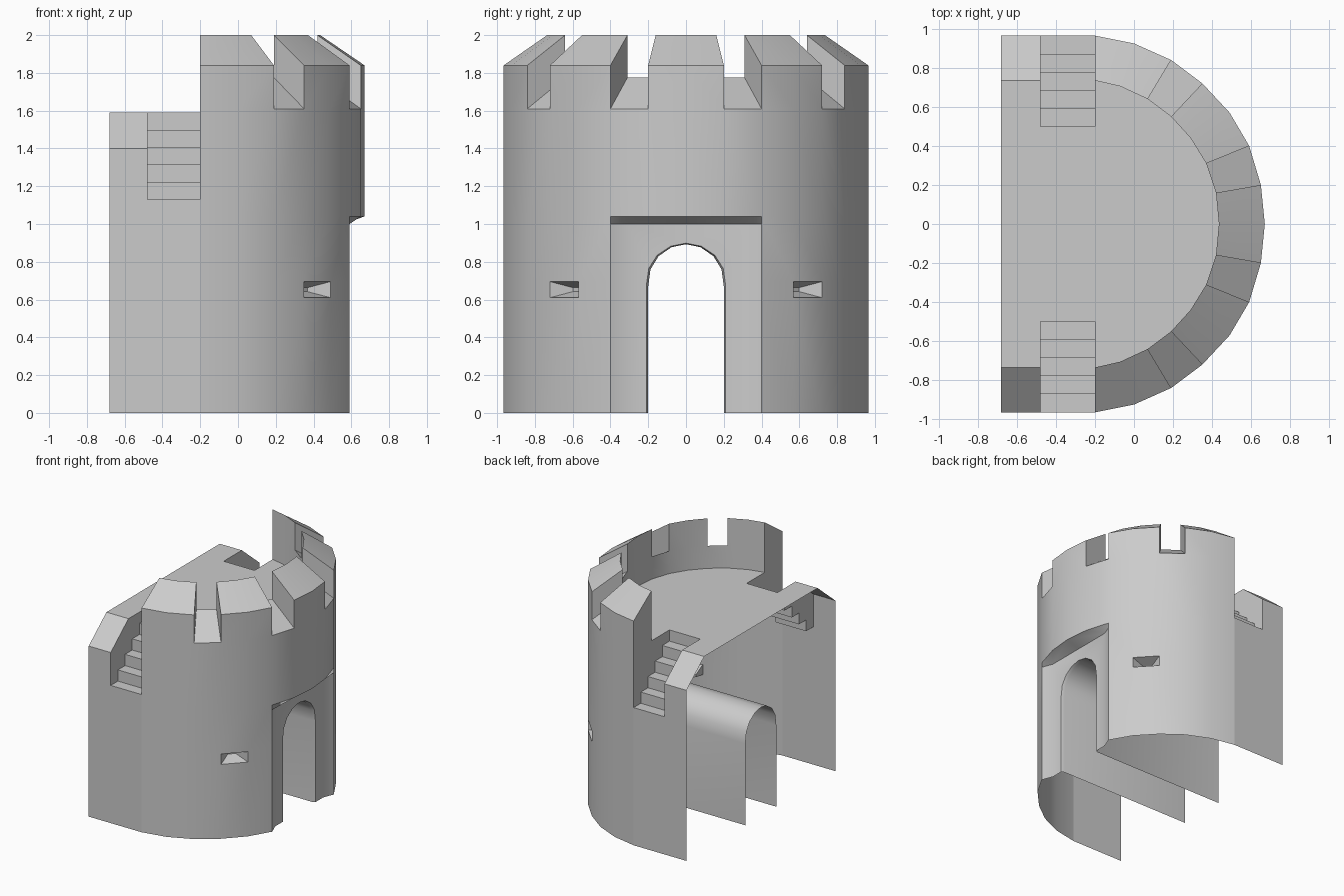
import bpy, bmesh
from math import radians
from mathutils import Vector

if "Cube" in bpy.data.objects:
    bpy.data.objects.remove(bpy.data.objects["Cube"])

# Plan of the curved half: outer face and parapet inner face, side to centre
OUT = [(-.2, .965), (0, .925), (.19, .84), (.35, .72), (.49, .57), (.59, .40), (.65, .20), (.67, 0)]
INN = [(-.2, .735), (-.07, .705), (.07, .64), (.19, .55), (.29, .44), (.37, .31), (.42, .16), (.435, 0)]
CRENELS = {2, 5}          # segments that are gaps between merlons
WINDOW = 3                # segment holding the loophole
XB, XS, XP, W, T = -.68, -.48, -.2, .965, .735   # back, stair, parapet, half width, inner width
DECK, FOOT = 1.59, 1.13


def make(name, faces, outward, angle=30):
    """Weld half-model polygons; first face must look along outward; mirror across y."""
    bm = bmesh.new()
    for pts in faces:
        bm.faces.new([bm.verts.new(p) for p in pts])
    bmesh.ops.remove_doubles(bm, verts=bm.verts, dist=.0005)
    bmesh.ops.recalc_face_normals(bm, faces=bm.faces)
    bm.faces.ensure_lookup_table()
    bm.normal_update()
    if bm.faces[0].normal.dot(Vector(outward)) < 0:
        bmesh.ops.reverse_faces(bm, faces=bm.faces)
    me = bpy.data.meshes.new(name)
    bm.to_mesh(me)
    bm.free()
    ob = bpy.data.objects.new(name, me)
    bpy.context.collection.objects.link(ob)
    bpy.ops.object.select_all(action='DESELECT')
    bpy.context.view_layer.objects.active = ob
    ob.select_set(True)
    mod = ob.modifiers.new("Mirror", 'MIRROR')
    mod.use_axis = (False, True, False)
    mod.use_clip = True
    bpy.ops.object.modifier_apply(modifier=mod.name)
    bpy.ops.object.shade_smooth_by_angle(angle=radians(angle))
    return ob


def at(p, z):
    return (p[0], p[1], z)


def panel(a, b, z0, z1):
    return [at(a, z0), at(b, z0), at(b, z1), at(a, z1)]


# Outer wall, split into rows so merlons, gaps and loophole line up
wall = [panel((XB, W), (XS, W), 0, FOOT), panel((XB, W), (XS, W), FOOT, 1.4),
        panel((XS, W), (XP, W), 0, FOOT)]
rows = [0, .61, .695, 1.04, 1.61, 1.84]
for i in range(7):
    for z0, z1 in zip(rows, rows[1:]):
        if i in CRENELS and z0 >= 1.61 or i == WINDOW and z0 == .61 or i >= 5 and z0 < 1.04:
            continue
        wall.append(panel(OUT[i], OUT[i + 1], z0, z1))
# Sloped shoulder at the rear corner
wall.append([(XB, W, 1.4), (XS, W, 1.4), (XS, T, DECK), (XB, T, DECK)])
make("outer_wall", wall, (0, 1, 0))

# Loophole funnel
a, b = Vector(OUT[WINDOW]), Vector(OUT[WINDOW + 1])
mid, along = (a + b) / 2, (b - a).normalized()
inward = Vector((-.73, -.68)) * .1
c, d = mid + inward - along * .03, mid + inward + along * .03
mouth, slit = panel(a, b, .61, .695), panel(c, d, .642, .663)
hole = [[mouth[i], mouth[(i + 1) % 4], slit[(i + 1) % 4], slit[i]] for i in range(4)]
make("loophole", hole + [slit], (0, 0, 1))

# Battlements: sloped tops, inner faces and gap sides
para = []
for i in range(7):
    drop = .225 if i in CRENELS else 0
    o0, o1, n0, n1 = OUT[i], OUT[i + 1], INN[i], INN[i + 1]
    zi, zo = 2 - drop, 1.84 - (.23 if drop else 0)
    para.append([at(o0, zo), at(o1, zo), at(n1, zi), at(n0, zi)])
    para.append(panel(n0, n1, DECK, 1.775))
    if drop:
        for o, n in ((o0, n0), (o1, n1)):
            para.append([at(o, 1.61), at(o, 1.84), at(n, 2), at(n, 1.775)])
    else:
        para.append(panel(n0, n1, 1.775, 2))
make("battlements", para, (0, 0, 1))

# Roof deck
deck = [(XB, 0), (XB, T), (XS, T), (XS, .5), (XP, .5)] + INN
make("roof_deck", [[at(p, DECK) for p in deck]], (0, 0, 1))

# Stairs with their side walls
prof = [(.5, DECK)]
for k in range(5):
    z = DECK - .092 * (k + 1)
    prof += [(.5 + .093 * k, z), (.5 + .093 * (k + 1), z)]
steps = [[(XS, *p), (XP, *p), (XP, *q), (XS, *q)] for p, q in zip(prof, prof[1:])]
make("stairs", steps, (0, 1, 0))
for name, x, tops, n in (("stair_side_wall", XS, [(W, 1.4), (T, DECK)], 1),
                         ("parapet_end", XP, [(W, 1.84), (T, 2), (T, DECK)], -1)):
    make(name, [[(x, *p) for p in prof + tops]], (n, 0, 0))

# Gate: tunnel, chamfered arch edge, recessed front and overhang
arch = [(.2, 0), (.2, .67), (.188, .76), (.145, .83), (.077, .877), (0, .893)]
XF, YF = .555, .31
lip = [(XF, y * 1.05, z * 1.006) for y, z in arch]
front = [lip + [(XF, 0, 1), (XF, YF, 1), (XF, YF, 0)],
         panel((XF, YF), OUT[5], 0, 1)]
front += [[at(OUT[5], 1), (XF, YF, 1), at(OUT[6], 1.04), at(OUT[5], 1.04)],
          [(XF, YF, 1), (XF, 0, 1), at(OUT[7], 1.04), at(OUT[6], 1.04)]]
for i in range(5):
    p, q = arch[i], arch[i + 1]
    front.append([(.53, *p), (.53, *q), lip[i + 1], lip[i]])
    front.append([(XB, *p), (XB, *q), (.53, *q), (.53, *p)])
make("gateway", front, (1, 0, 0))
